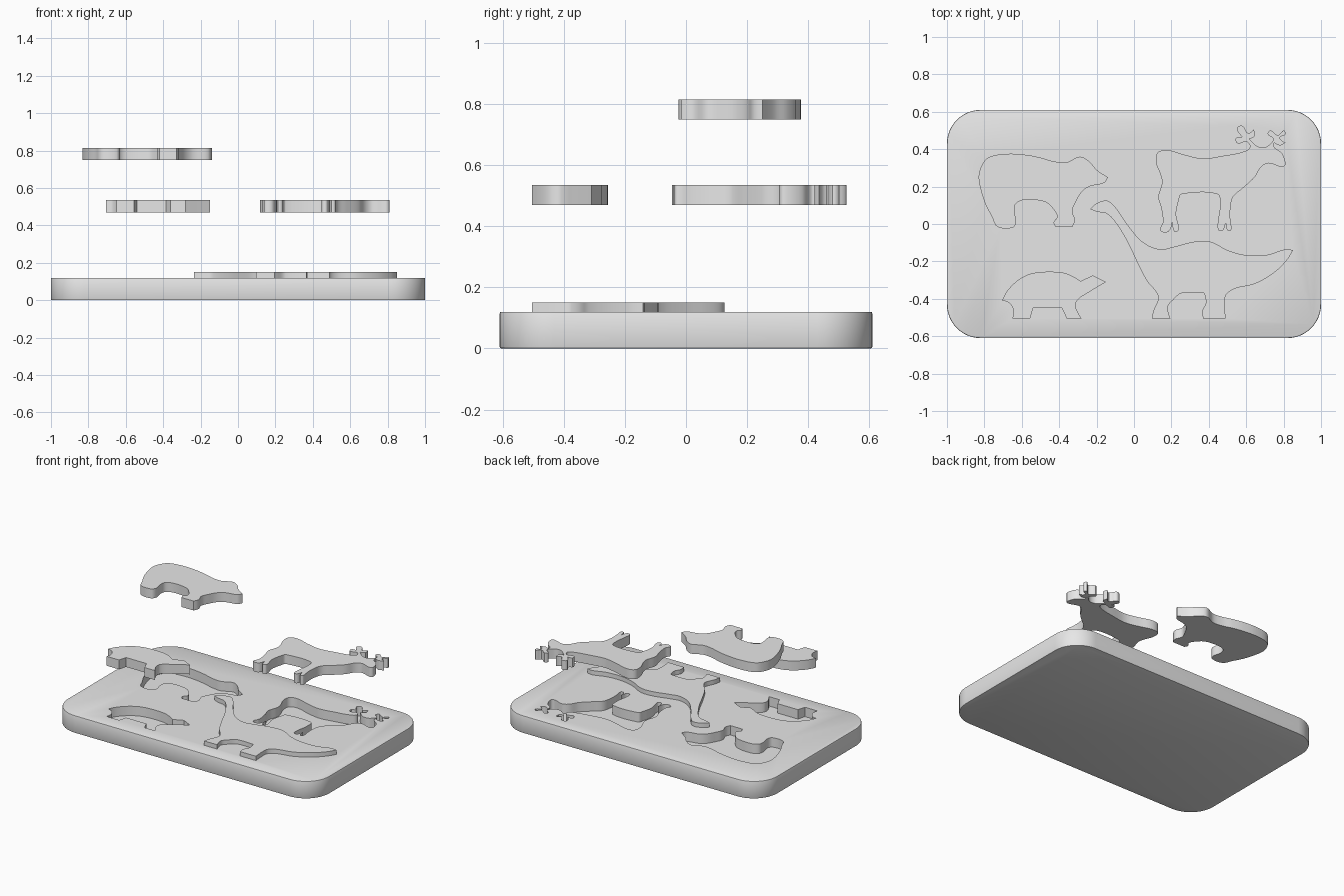
import bpy
import bmesh
import math
from mathutils import Vector

# Shared sizes
BOARD_HEIGHT = 0.12
PIECE_THICKNESS = 0.065
RECESS_FLOOR = 0.055
CURVE_STEPS = 5

# Outline control points, in hundredths of a unit
BEAR = [
    (-83, 24), (-82, 30), (-78, 35.5), (-68, 37.5), (-58, 37), (-50, 35.5), (-43, 33.5), (-36, 33),
    (-29, 36), (-24, 33.5), (-20, 29), (-14, 25), (-16, 22), (-24, 20), (-28, 17),
    (-31, 12), (-33, 7), (-31.5, 2), (-33, -1.5), (-42, -1.5), (-43, 1), (-41, 4),
    (-44, 9), (-48, 12), (-58, 13), (-63, 11), (-64, 7), (-63, 1), (-65, -2),
    (-73, -1.5), (-76, 4), (-80, 12),
]
ARMADILLO = [
    (-70.5, -41), (-68, -36), (-62, -30), (-55, -26.5), (-45, -25.5), (-36, -26.5), (-28.5, -30.5),
    (-22, -27.5), (-15, -31), (-25, -37), (-30.5, -41), (-31, -45), (-28, -50.5),
    (-36, -50.5), (-38.5, -45), (-54, -45), (-55.5, -50.5), (-65, -50.5),
    (-64.5, -46), (-67, -42),
]
DINOSAUR = [
    (-23.5, 8), (-20, 11), (-14.5, 12.5), (-10, 9), (-3, -1), (4.5, -9.5), (13.5, -13.5),
    (22, -12), (32, -9.5), (41, -9.5), (50, -14), (59, -16.5), (71, -16.5), (81, -13.5),
    (85, -14), (82, -19), (75, -26), (64.5, -32), (54, -34.5), (49.5, -37.5),
    (48.5, -41), (49, -50.5), (37, -50.5), (36.5, -46.5), (38.5, -42), (37.5, -37),
    (25.5, -37), (21, -40.5), (18, -44.5), (19.5, -50.5), (9.5, -50.5), (10.5, -46),
    (13, -40), (12, -36.5), (7, -30.5), (1.5, -20), (-3.5, -9.5), (-10, 1),
    (-14.5, 5.5), (-19.5, 6.5),
]
DEER = [
    (12, 32), (12.5, 38), (18, 39.5), (27, 37), (37, 35), (48, 36.5), (58, 38.5), (62, 41),
    (60, 44), (55.5, 43), (54.5, 46), (58, 46.5), (55, 51), (58, 52.5), (61, 48.5),
    (64, 50.5), (64.5, 47), (61.5, 45.5), (66, 41.5), (70, 41), (73, 43), (74.5, 45.5),
    (71.5, 48), (73, 50), (77, 47.5), (80, 50), (81, 48), (78, 46), (81, 43.5),
    (78, 42), (75, 43.5), (75, 41), (79, 38), (81, 32), (79, 30.5), (72, 32.5), (68, 30.5),
    (64.5, 25), (58, 19), (53, 14.5), (51.5, 8), (51.5, 2), (52, -3), (50, -3.5),
    (49, 1), (47.5, -3.5), (45, -3), (45, 2), (46, 10), (44.5, 16), (25.5, 16),
    (24, 13), (22.5, 5), (24, -3), (21.5, -4), (20.5, 1), (18.5, -4), (14, -3.5),
    (15.5, 1), (14.5, 9), (13, 14.5), (15, 22), (14, 27),
]


def make_material(name, colour):
    mat = bpy.data.materials.new(name)
    mat.use_nodes = True
    mat.diffuse_color = colour
    for node in mat.node_tree.nodes:
        if node.type == 'BSDF_PRINCIPLED':
            node.inputs['Base Color'].default_value = colour
    return mat


def smooth_outline(control, corner_angle):
    """Closed smooth curve through the points; tight turns stay sharp."""
    points = [Vector((x, y)) / 100 for x, y in control]
    count = len(points)
    tangents = []
    for i, here in enumerate(points):
        before, after = points[i - 1], points[(i + 1) % count]
        turn = (here - before).angle(after - here)
        sharp = turn > math.radians(corner_angle)
        tangents.append(Vector((0, 0)) if sharp else (after - before).normalized())
    outline = []
    for i, start in enumerate(points):
        j = (i + 1) % count
        end = points[j]
        length = (end - start).length
        for step in range(CURVE_STEPS):
            t = step / CURVE_STEPS
            blend = t * t * (3 - 2 * t)
            leave = t * (1 - t) ** 2 * length
            arrive = t * t * (t - 1) * length
            outline.append(start.lerp(end, blend) + tangents[i] * leave + tangents[j] * arrive)
    return outline


def rounded_rectangle(half_x, half_y, radius, steps):
    outline = []
    for quarter, (sx, sy) in enumerate([(1, 1), (-1, 1), (-1, -1), (1, -1)]):
        centre = Vector((sx * (half_x - radius), sy * (half_y - radius)))
        for step in range(steps + 1):
            angle = (quarter + step / steps) * math.pi / 2
            outline.append(centre + radius * Vector((math.cos(angle), math.sin(angle))))
    return outline


def make_slab(name, outline, bottom, top, edge_bevel=0):
    """Upright prism over a closed outline."""
    bm = bmesh.new()
    base = bm.faces.new([bm.verts.new((p.x, p.y, bottom)) for p in outline])
    raised = bmesh.ops.extrude_face_region(bm, geom=[base], use_keep_orig=True)
    moved = [v for v in raised['geom'] if isinstance(v, bmesh.types.BMVert)]
    bmesh.ops.translate(bm, verts=moved, vec=(0, 0, top - bottom))
    bmesh.ops.recalc_face_normals(bm, faces=bm.faces)
    if edge_bevel:
        rims = [e for e in bm.edges if abs(e.verts[0].co.z - e.verts[1].co.z) < edge_bevel]
        bmesh.ops.bevel(bm, geom=rims, offset=edge_bevel, segments=2,
                        profile=0.5, affect='EDGES')
    mesh = bpy.data.meshes.new(name)
    bm.to_mesh(mesh)
    bm.free()
    obj = bpy.data.objects.new(name, mesh)
    bpy.context.collection.objects.link(obj)
    mesh.materials.append(grey)
    return obj


def activate(obj):
    bpy.ops.object.select_all(action='DESELECT')
    obj.select_set(True)
    bpy.context.view_layer.objects.active = obj


def cut_recess(target, outline):
    cutter = make_slab("recess_cutter", outline, RECESS_FLOOR, BOARD_HEIGHT * 2)
    cutter.hide_render = True
    cut = target.modifiers.new("recess", 'BOOLEAN')
    cut.operation = 'DIFFERENCE'
    cut.solver = 'EXACT'
    cut.object = cutter
    activate(target)
    bpy.ops.object.modifier_apply(modifier=cut.name)
    bpy.data.objects.remove(cutter, do_unlink=True)


def finish(obj):
    activate(obj)
    bpy.ops.object.shade_smooth_by_angle(angle=math.radians(30))


default_cube = bpy.data.objects.get("Cube")
if default_cube:
    bpy.data.objects.remove(default_cube, do_unlink=True)

grey = make_material("plain_grey", (0.8, 0.8, 0.8, 1))

# Rounded board
board = make_slab("puzzle_board", rounded_rectangle(1, 0.61, 0.18, 12), 0, BOARD_HEIGHT, 0.005)

# Animal pieces, each lifted above its matching recess
pieces = [
    ("bear_piece", BEAR, 0.75, 65),
    ("armadillo_piece", ARMADILLO, 0.47, 50),
    ("dinosaur_piece", DINOSAUR, BOARD_HEIGHT + 0.03 - PIECE_THICKNESS, 65),
    ("deer_piece", DEER, 0.47, 110),
]
for name, control, height, corner_angle in pieces:
    outline = smooth_outline(control, corner_angle)
    cut_recess(board, outline)
    finish(make_slab(name, outline, height, height + PIECE_THICKNESS))
finish(board)
